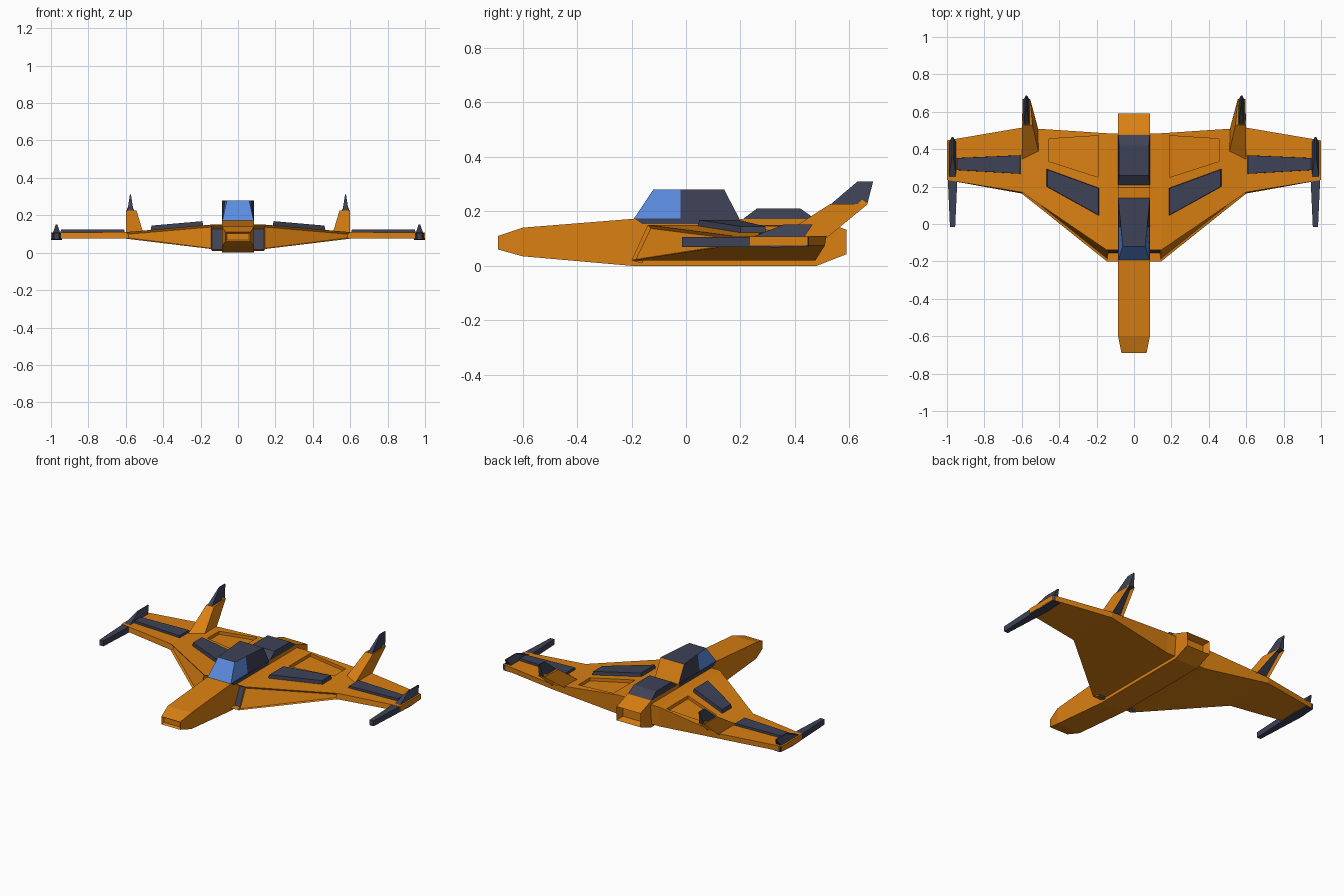
import bpy, bmesh
from mathutils import Vector

if "Cube" in bpy.data.objects:
    bpy.data.objects.remove(bpy.data.objects["Cube"])


def material(name, rgb):
    m = bpy.data.materials.new(name)
    m.diffuse_color = (*rgb, 1)
    m.use_nodes = True
    m.node_tree.nodes["Principled BSDF"].inputs["Base Color"].default_value = m.diffuse_color
    return m


ORANGE = material("hull orange", (0.70, 0.215, 0.006))
DARK = material("dark slate", (0.048, 0.054, 0.092))
GLASS = material("canopy blue", (0.105, 0.26, 0.74))


def loft(name, rings, mats, mirror=False, edit=None):
    """Closed solid through matching rings of points; edit(bm) refines it."""
    bm = bmesh.new()
    loops = [[bm.verts.new(p) for p in r] for r in rings]
    n = len(loops[0])
    for a, b in zip(loops, loops[1:]):
        for i in range(n):
            j = (i + 1) % n
            bm.faces.new((a[i], a[j], b[j], b[i]))
    bm.faces.new(loops[0][::-1])
    bm.faces.new(loops[-1])
    bmesh.ops.recalc_face_normals(bm, faces=bm.faces)
    bm.normal_update()
    if edit:
        edit(bm)
    me = bpy.data.meshes.new(name)
    bm.to_mesh(me)
    bm.free()
    for m in mats:
        me.materials.append(m)
    ob = bpy.data.objects.new(name, me)
    bpy.context.collection.objects.link(ob)
    if mirror:
        ob.modifiers.new("mirror", 'MIRROR').use_mirror_merge = False
    return ob


def recess(bm, test, thickness, depth, index=0):
    """Inset the faces picked by test and push them inwards."""
    for f in [f for f in bm.faces if test(f)]:
        bmesh.ops.inset_individual(bm, faces=[f], thickness=thickness)
        n = f.normal.copy()
        bmesh.ops.translate(bm, verts=f.verts[:], vec=-n * depth)
        f.material_index = index


def yring(y, hw, z0, z1, cx=0):
    return [(cx - hw, y, z0), (cx + hw, y, z0), (cx + hw, y, z1), (cx - hw, y, z1)]


def zring(z, y0, w0, y1, w1, cx=0):
    return [(cx - w0, y0, z), (cx + w0, y0, z), (cx + w1, y1, z), (cx - w1, y1, z)]


def wing_top(x):
    return 0.15 - max(0, min(x, 0.6) - 0.14) * 0.04 / 0.46


def plate_rings(poly, below, above, shrink=1.0):
    """Two rings following the sloped wing top."""
    c = sum((Vector(p) for p in poly), Vector((0, 0))) / len(poly)
    top = [c + (Vector(p) - c) * shrink for p in poly]
    return [[(x, y, wing_top(x) + below) for x, y in poly],
            [(x, y, wing_top(x) + above) for x, y in top]]


# Fuselage with recessed nose tip and engine outlet
def fuselage_edit(bm):
    recess(bm, lambda f: f.normal.y < -0.9, 0.012, 0.015)
    recess(bm, lambda f: f.normal.y > 0.95, 0.014, 0.05)


loft("fuselage", [yring(-0.69, 0.067, 0.06, 0.11), yring(-0.6, 0.085, 0.035, 0.14),
                  yring(-0.2, 0.085, 0, 0.172), yring(0.48, 0.085, 0, 0.172),
                  yring(0.59, 0.085, 0.043, 0.132)], [ORANGE], edit=fuselage_edit)


# Wings with intake mouths and sunken leading-edge panels
def wing_edit(bm):
    mid = lambda f: f.calc_center_median().x
    recess(bm, lambda f: f.normal.y < -0.8 and mid(f) < 0.14, 0.009, 0.04, 1)
    recess(bm, lambda f: f.normal.y < -0.5 and 0.3 < mid(f) < 0.5, 0.012, 0.012)


def xring(x, fb, bb, bt, ft, z0, z1):
    return [(x, fb, z0), (x, bb, z0), (x, bt, z1), (x, ft, z1)]


wing = loft("wing", [xring(0.08, -0.2, 0.475, 0.485, -0.14, 0.02, 0.15),
                     xring(0.145, -0.2, 0.475, 0.485, -0.14, 0.02, 0.15),
                     xring(0.6, 0.163, 0.51, 0.515, 0.17, 0.075, 0.11),
                     xring(1.0, 0.235, 0.447, 0.447, 0.235, 0.075, 0.108)],
            [ORANGE, DARK], edit=wing_edit)

# Sunken rear panel on the wing top
cutter = loft("rear_panel_cutter",
              plate_rings([(0.19, 0.25), (0.455, 0.335), (0.455, 0.455), (0.19, 0.472)],
                          -0.02, 0.05), [ORANGE])
cutter.hide_render = True
cutter.hide_viewport = True
cut = wing.modifiers.new("rear panel", 'BOOLEAN')
cut.operation = 'DIFFERENCE'
cut.object = cutter
wing.modifiers.new("mirror", 'MIRROR').use_mirror_merge = False

# Raised dark armour plates
loft("inner_wing_plate",
     plate_rings([(0.185, 0.043), (0.468, 0.2), (0.468, 0.295), (0.185, 0.192)],
                 -0.005, 0.023, 0.96), [DARK], mirror=True)
loft("outer_wing_plate",
     plate_rings([(0.605, 0.268), (0.95, 0.288), (0.95, 0.353), (0.605, 0.368)],
                 -0.005, 0.013, 0.98), [DARK], mirror=True)


# Canopy: glass front, dark hood with orange back slope
def roof_dark(bm):
    for f in bm.faces:
        f.material_index = 1 if f.normal.z > 0.9 else 0


def back_orange(bm):
    for f in bm.faces:
        f.material_index = 1 if f.normal.y > 0.5 else 0


loft("canopy_glass", [zring(0.165, -0.197, 0.085, -0.02, 0.085),
                      zring(0.28, -0.12, 0.06, -0.02, 0.07)], [GLASS, DARK], edit=roof_dark)
loft("canopy_hood", [zring(0.165, -0.02, 0.085, 0.2, 0.085),
                     zring(0.28, -0.02, 0.07, 0.14, 0.085)], [DARK, ORANGE], edit=back_orange)
loft("canopy_sill", [zring(0.153, -0.16, 0.0865, 0.195, 0.0865),
                     zring(0.174, -0.19, 0.0865, 0.195, 0.0865)], [DARK])
loft("dorsal_cover", [zring(0.165, 0.2, 0.085, 0.485, 0.085),
                      zring(0.21, 0.26, 0.08, 0.42, 0.08)], [DARK])

# Tail fins: orange swept base with recessed rear, dark pointed tip
loft("tail_fin", [[(0.505, 0.365, 0.1), (0.6, 0.33, 0.1), (0.6, 0.513, 0.1), (0.51, 0.5, 0.1)],
                  [(0.543, 0.53, 0.227), (0.598, 0.53, 0.227),
                   (0.595, 0.668, 0.227), (0.555, 0.668, 0.227)]],
     [ORANGE, DARK], mirror=True,
     edit=lambda bm: recess(bm, lambda f: f.normal.y > 0.4, 0.01, 0.025, 1))
loft("tail_fin_tip", [zring(0.225, 0.53, 0.016, 0.665, 0.016, 0.575),
                      zring(0.31, 0.63, 0.003, 0.687, 0.003, 0.575)], [DARK], mirror=True)

# Wing-tip guns with small fins
loft("wingtip_gun", [yring(-0.015, 0.014, 0.07, 0.105, 0.97),
                     yring(0.34, 0.03, 0.068, 0.107, 0.97),
                     yring(0.45, 0.024, 0.07, 0.107, 0.97)], [DARK], mirror=True)
loft("wingtip_fin", [zring(0.1, 0.23, 0.022, 0.43, 0.022, 0.97),
                     zring(0.152, 0.36, 0.004, 0.465, 0.004, 0.97)], [DARK], mirror=True)
